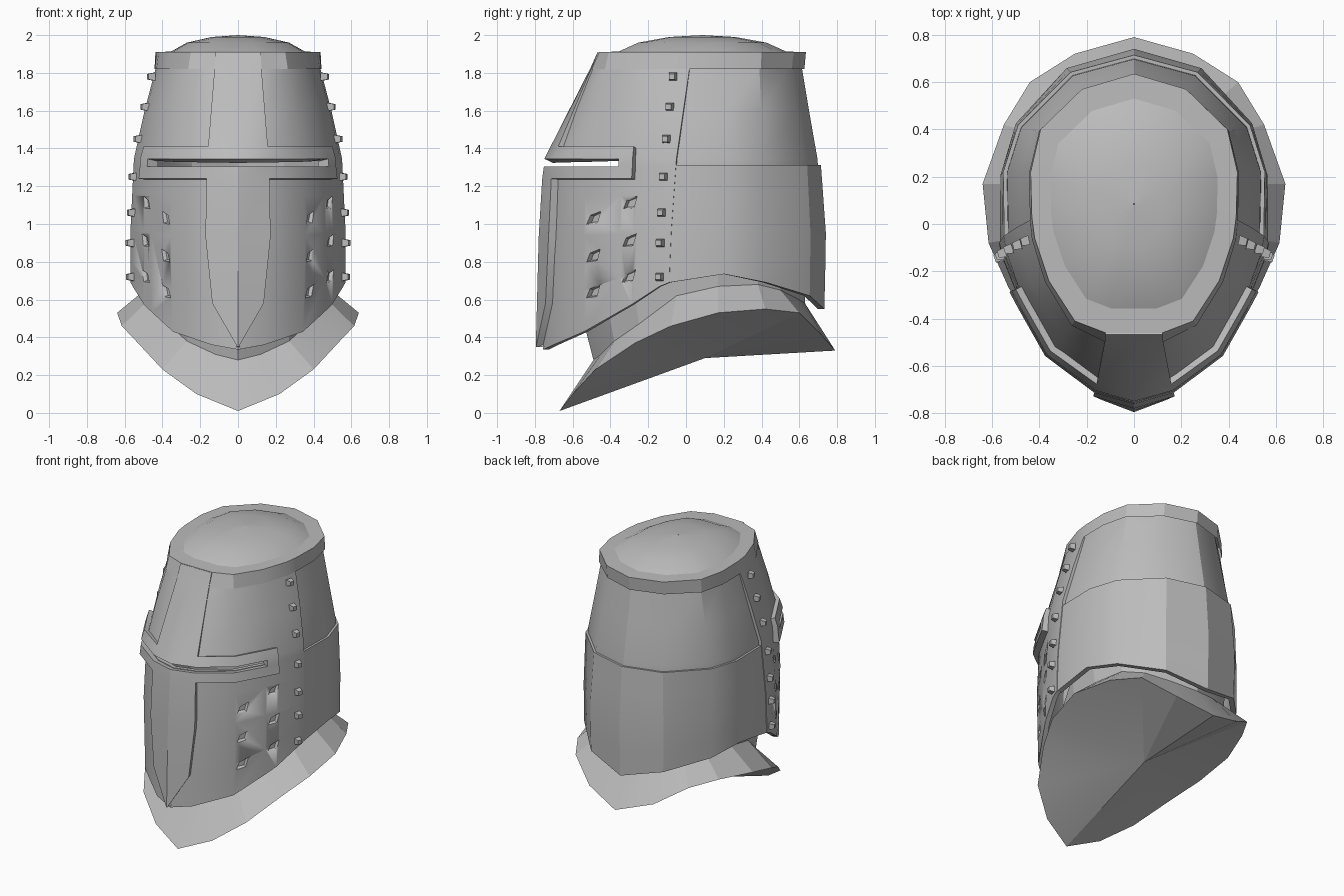
import bpy, bmesh, math
from mathutils import Vector, Matrix

cube = bpy.data.objects.get("Cube")
if cube:
    bpy.data.objects.remove(cube)

steel = bpy.data.materials.new("grey_steel")
steel.use_nodes = True
GREY = (0.5, 0.5, 0.5, 1)
steel.diffuse_color = GREY
steel.node_tree.nodes["Principled BSDF"].inputs["Base Color"].default_value = GREY

# Half outlines of the helm, front centre to back centre, at key heights
KEYS = [
    (0.35, [(0, -.74), (.13, -.69), (.33, -.53), (.48, -.29), (.54, -.14),
            (.55, -.10), (.55, .2), (.48, .42), (.27, .64), (0, .715)]),
    (0.93, [(0, -.725), (.145, -.68), (.345, -.53), (.485, -.28), (.545, -.13),
            (.555, -.08), (.555, .2), (.49, .42), (.28, .65), (0, .73)]),
    (1.345, [(0, -.70), (.14, -.66), (.33, -.52), (.47, -.27), (.525, -.11),
             (.535, -.05), (.54, .22), (.48, .41), (.26, .63), (0, .70)]),
    (1.83, [(0, -.49), (.12, -.485), (.255, -.42), (.365, -.24), (.42, -.06),
            (.428, .02), (.43, .22), (.39, .39), (.215, .55), (0, .615)]),
    (1.91, [(0, -.46), (.12, -.46), (.25, -.41), (.36, -.24), (.42, -.06),
            (.432, .03), (.437, .22), (.395, .40), (.22, .57), (0, .635)]),
]
BOTTOM = [.335, .36, .43, .57, .67, .69, .735, .69, .62, .55]
BACK = len(BOTTOM) - 1


def lerp(a, b, t):
    return a + (b - a) * t


def fold(u):
    """Bring a position round the helm to (side, distance from front)."""
    u = (u + BACK) % (2 * BACK) - BACK
    return (-1 if u < 0 else 1), abs(u)


def outline(u, z):
    side, a = fold(u)
    i = min(int(a), BACK - 1)
    k = 0
    while k < len(KEYS) - 2 and z > KEYS[k + 1][0]:
        k += 1
    (z0, low), (z1, high) = KEYS[k], KEYS[k + 1]
    t = min(max((z - z0) / (z1 - z0), 0), 1)
    p = [lerp(Vector(r[i]), Vector(r[i + 1]), a - i) for r in (low, high)]
    q = lerp(p[0], p[1], t)
    return Vector((side * q.x, q.y, z))


def frame(u, z):
    along = (outline(u + .4, z) - outline(u - .4, z)).normalized()
    return along, Vector((along.y, -along.x, 0))


def surf(u, z, off=0):
    return outline(u, z) + frame(u, z)[1] * off


def lower_edge(u):
    a = fold(u)[1]
    i = min(int(a), BACK - 1)
    return lerp(BOTTOM[i], BOTTOM[i + 1], a - i)


def finish(name, bm, thickness=0, angle=30):
    bmesh.ops.remove_doubles(bm, verts=bm.verts, dist=1e-4)
    loose = [v for v in bm.verts if not v.link_faces]
    bmesh.ops.delete(bm, geom=loose, context='VERTS')
    me = bpy.data.meshes.new(name)
    bm.to_mesh(me)
    bm.free()
    me.materials.append(steel)
    ob = bpy.data.objects.new(name, me)
    bpy.context.collection.objects.link(ob)
    bpy.ops.object.select_all(action='DESELECT')
    ob.select_set(True)
    bpy.context.view_layer.objects.active = ob
    if thickness:
        mod = ob.modifiers.new("thickness", 'SOLIDIFY')
        mod.thickness, mod.offset = thickness, -1
        bpy.ops.object.modifier_apply(modifier=mod.name)
    bpy.ops.object.shade_smooth_by_angle(angle=math.radians(angle))
    return ob


def add_grid(bm, rows, keep=lambda r, c: True, closed=False):
    vs = [[bm.verts.new(p) for p in row] for row in rows]
    n = len(vs[0])
    for r in range(len(vs) - 1):
        for c in range(n if closed else n - 1):
            d = (c + 1) % n
            if keep(r, c):
                bm.faces.new((vs[r][c], vs[r][d], vs[r + 1][d], vs[r + 1][c]))


def plate(name, us, zs, off, thickness, keep=lambda u, z: True, trim=True, taper=lambda z: 1):
    def point(u, z):
        h = z
        if trim and z < 1:
            h = lerp(lower_edge(u), 1, (z - .35) / .65)
        return surf(u * taper(z), h, off(z))
    bm = bmesh.new()
    add_grid(bm, [[point(u, z) for u in us] for z in zs],
             lambda r, c: keep((us[c] + us[c + 1]) / 2, (zs[r] + zs[r + 1]) / 2))
    return finish(name, bm, thickness)


def in_slot(u, z):
    return abs(u) < 2.75 and 1.305 < z < 1.345


# Front plate with the eye slot
half = [1, 2, 2.75, 3.05, 4, 5]
us = [-u for u in reversed(half)] + [0] + half
front = plate("front_plate", us, [.35, .6, .93, 1.15, 1.305, 1.345, 1.6, 1.83],
              lambda z: .016 if z < 1.8 else .006, .03, lambda u, z: not in_slot(u, z))

# Raised cross around the slot, pointed at the foot
half = [1, 2, 2.75, 3.05]
us = [-u for u in reversed(half)] + [0] + half
plate("front_cross", us, [.35, .58, .93, 1.24, 1.305, 1.345, 1.41, 1.83, 1.91],
      lambda z: .055 if z < 1.3 else lerp(.05, .008, max(0, (z - 1.345) / .565)), .05,
      lambda u, z: (abs(u) < 1 or 1.24 < z < 1.41) and not in_slot(u, z), False,
      lambda z: .02 if z < .5 else .82 if z < .7 else 1)

# Back plates, the lower one standing proud of the upper
us = [4.85, 5, 6, 7, 8, 9, 10, 11, 12, 13, 13.15]
plate("lower_back_plate", us, [.35, .6, .93, 1.15, 1.312], lambda z: .012, .035)
plate("upper_back_plate", us, [1.30, 1.345, 1.6, 1.835], lambda z: -.004, .03)

# Rim band, flat rim and domed crown
ring = list(range(-BACK, BACK))
centre = Vector((0, .085, 0))


def crown(scale, z):
    return [centre + (outline(u, 1.91) - centre) * scale * Vector((1, 1, 0)).length / math.sqrt(2)
            for u in ring], z


rows = [[surf(u, 1.82, .01) for u in ring], [outline(u, 1.91) for u in ring]]
for scale, z in ((.81, 1.913), (.62, 1.96), (.32, 1.99), (.004, 2.0)):
    pts, height = crown(scale, z)
    rows.append([Vector((p.x, p.y, height)) for p in pts])
bm = bmesh.new()
add_grid(bm, rows, closed=True)
finish("crown", bm, angle=20)


def place(u, z, off):
    """Frame on the shell: local x along it, local y up, local z outward."""
    along, out = frame(u, z)
    m = Matrix((along, Vector((0, 0, 1)), out)).transposed().to_4x4()
    m.translation = surf(u, z, off)
    return m


# Rivets beside the seams
bm = bmesh.new()
for side in (-1, 1):
    for z in (.72, .90, 1.06, 1.25, 1.45, 1.62, 1.78):
        bmesh.ops.create_cone(bm, cap_ends=True, segments=4, radius1=.03, radius2=.021, depth=.035,
                              matrix=place(side * 4, z, .03) @ Matrix.Rotation(math.pi / 4, 4, 'Z'))
finish("rivets", bm)

# Slanted breathing holes sunk into the front plate
bm = bmesh.new()
DIAMOND = [(.05, .048), (-.025, .02), (-.05, -.036), (.025, -.03)]
for side in (-1, 1):
    for u, heights in ((2.2, (.64, .83, 1.03)), (2.95, (.72, .91, 1.11))):
        for z in heights:
            m = place(side * u, z, 0)
            rows = [[m @ Vector((side * x * s, y * s, d)) for x, y in DIAMOND]
                    for s, d in ((.6, -.006), (1.2, .05))]
            add_grid(bm, rows, closed=True)
            bm.verts.ensure_lookup_table()
            for k in (-8, -4):
                bm.faces.new([bm.verts[len(bm.verts) + k + i] for i in range(4)])
bmesh.ops.recalc_face_normals(bm, faces=bm.faces)
cutter = finish("hole_cutter", bm)
cutter.hide_render = True
mod = front.modifiers.new("holes", 'BOOLEAN')
mod.operation, mod.solver, mod.object = 'DIFFERENCE', 'EXACT', cutter
bpy.context.view_layer.objects.active = front
bpy.ops.object.modifier_apply(modifier=mod.name)
bpy.data.objects.remove(cutter)

# Neck guard: saddle-shaped edge, sloping top, neck wall and fanned underside
EDGE = [(0, -.67, .01), (.22, -.60, .10), (.40, -.48, .23), (.53, -.27, .37), (.615, -.08, .46),
        (.64, .17, .53), (.55, .42, .55), (.44, .60, .53), (.25, .72, .41), (0, .79, .33)]
NECK = [(0, -.49, .28), (.12, -.45, .31), (.27, -.38, .38), (.37, -.25, .47), (.45, -.05, .62),
        (.47, .17, .67), (.42, .38, .68), (.33, .5, .65), (.17, .58, .61), (0, .63, .58)]


def loop(pts):
    pts = [Vector(p) for p in pts]
    return pts + [Vector((-p.x, p.y, p.z)) for p in reversed(pts[1:-1])]


edge, neck = loop(EDGE), loop(NECK)
top = [Vector((p.x * 1.04, p.y * 1.1 if p.y < 0 else p.y, p.z + .19)) for p in neck]
hub = [Vector((0, .1, .29))] * len(edge)
bm = bmesh.new()
add_grid(bm, [lerp_row for lerp_row in (edge, neck, top)], closed=True)
base = [bm.verts.new(p) for p in edge]
tip = bm.verts.new(hub[0])
for i, v in enumerate(base):
    bm.faces.new((base[(i + 1) % len(base)], v, tip))
finish("neck_guard", bm, angle=12)
